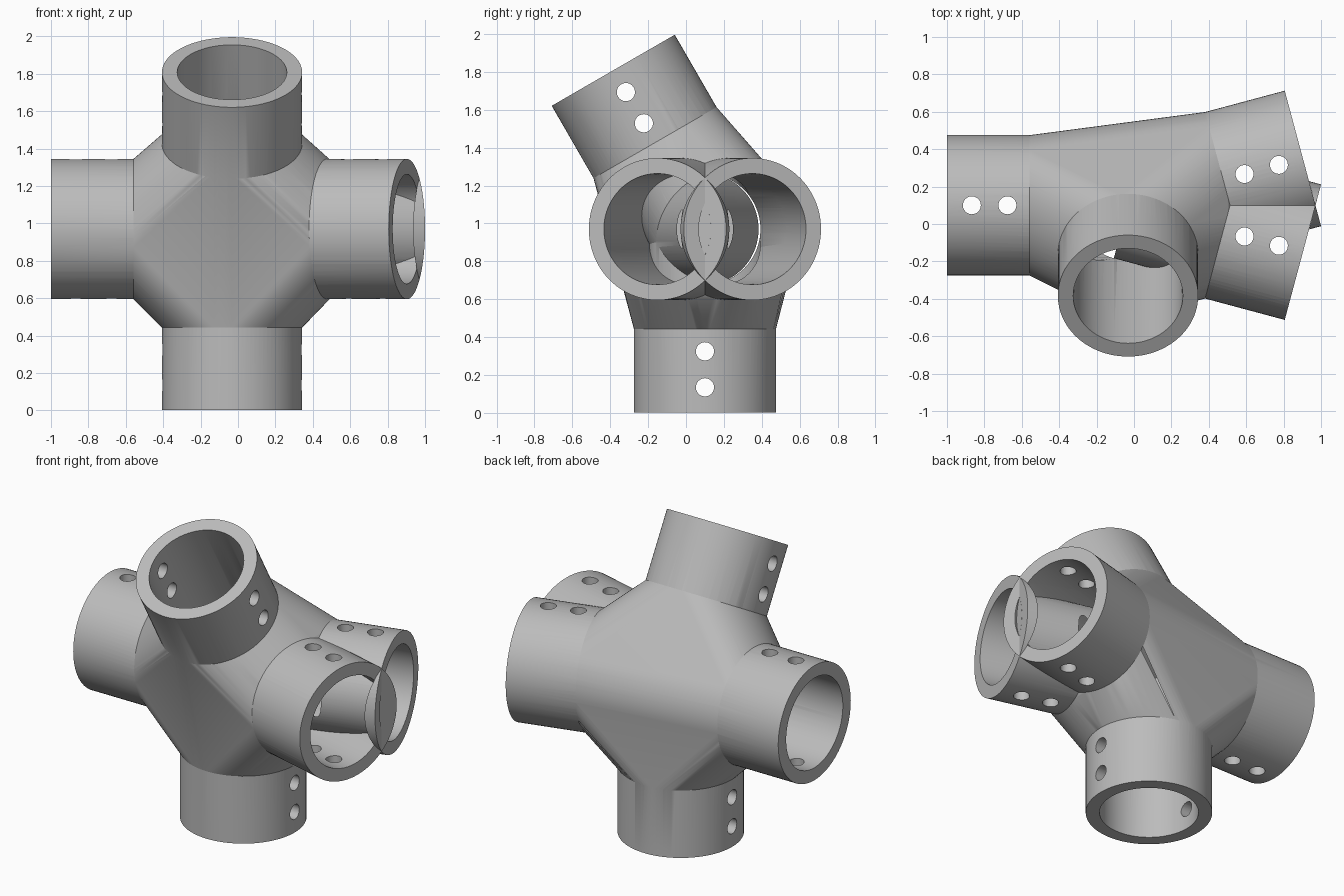
import bpy, bmesh, math
from mathutils import Vector, Matrix

if "Cube" in bpy.data.objects:
    bpy.data.objects.remove(bpy.data.objects["Cube"], do_unlink=True)

CENTER = Vector((-0.032, 0.1, 0.97))
LENGTH, HUB_REACH = 0.968, 0.527
OUTER, INNER, HOLE = 0.375, 0.293, 0.048
HOLE_STEPS = (0.645, 0.835)
SEGMENTS = 96
X, Z = Vector((1, 0, 0)), Vector((0, 0, 1))
splay, lean = math.radians(15), math.radians(30)

# Each arm: direction and the axis of its screw holes
ARMS = [
    (-X, Z),
    (-Z, X),
    (Vector((0, -math.sin(lean), math.cos(lean))), X),
    (Vector((math.cos(splay), math.sin(splay), 0)), Z),
    (Vector((math.cos(splay), -math.sin(splay), 0)), Z),
]

grey = bpy.data.materials.new("grey_plastic")
grey.use_nodes = True
grey.diffuse_color = (0.5, 0.5, 0.5, 1)
grey.node_tree.nodes["Principled BSDF"].inputs["Base Color"].default_value = (0.5, 0.5, 0.5, 1)


def make_object(name, bm):
    bmesh.ops.recalc_face_normals(bm, faces=bm.faces)
    mesh = bpy.data.meshes.new(name)
    bm.to_mesh(mesh)
    bm.free()
    mesh.materials.append(grey)
    obj = bpy.data.objects.new(name, mesh)
    bpy.context.collection.objects.link(obj)
    return obj


def add_rod(bm, start, end, radius, segments=SEGMENTS):
    axis = end - start
    turn = axis.to_track_quat('Z', 'Y').to_matrix().to_4x4()
    bmesh.ops.create_cone(bm, cap_ends=True, segments=segments, radius1=radius,
                          radius2=radius, depth=axis.length,
                          matrix=Matrix.Translation((start + end) / 2) @ turn)


def rod(name, start, end, radius, segments=SEGMENTS):
    bm = bmesh.new()
    add_rod(bm, start, end, radius, segments)
    return make_object(name, bm)


# Hub: convex skin around the roots of all arms
bm = bmesh.new()
for direction, _ in ARMS:
    add_rod(bm, CENTER, CENTER + direction * HUB_REACH, OUTER)
points = [v.co.copy() for v in bm.verts]
bm.clear()
for p in points:
    bm.verts.new(p)
hull = bmesh.ops.convex_hull(bm, input=bm.verts)
loose = {g for g in hull["geom_interior"] + hull["geom_unused"]
         if isinstance(g, bmesh.types.BMVert)}
bmesh.ops.delete(bm, geom=list(loose), context='VERTS')
joint = make_object("pipe_joint", bm)


def combine(tool, operation):
    tool.hide_render = True
    mod = joint.modifiers.new(tool.name, 'BOOLEAN')
    mod.operation = operation
    mod.solver = 'EXACT'
    mod.object = tool
    bpy.context.view_layer.objects.active = joint
    bpy.ops.object.modifier_apply(modifier=mod.name)
    bpy.data.objects.remove(tool, do_unlink=True)


# Sockets
for direction, _ in ARMS:
    combine(rod("socket", CENTER + direction * (HUB_REACH - 0.007),
                CENTER + direction * LENGTH, OUTER), 'UNION')

# Bores meeting in the middle
for direction, _ in ARMS:
    combine(rod("bore", CENTER, CENTER + direction * (LENGTH + 0.0005), INNER), 'DIFFERENCE')

# Screw holes through both walls of each socket
for direction, across in ARMS:
    for step in HOLE_STEPS:
        middle = CENTER + direction * step
        reach = across * (OUTER + 0.03)
        combine(rod("screw_hole", middle - reach, middle + reach, HOLE, 32), 'DIFFERENCE')

# Smooth shading with crisp rims
bpy.ops.object.select_all(action='DESELECT')
joint.select_set(True)
bpy.context.view_layer.objects.active = joint
bpy.ops.object.shade_smooth_by_angle(angle=math.radians(25))
